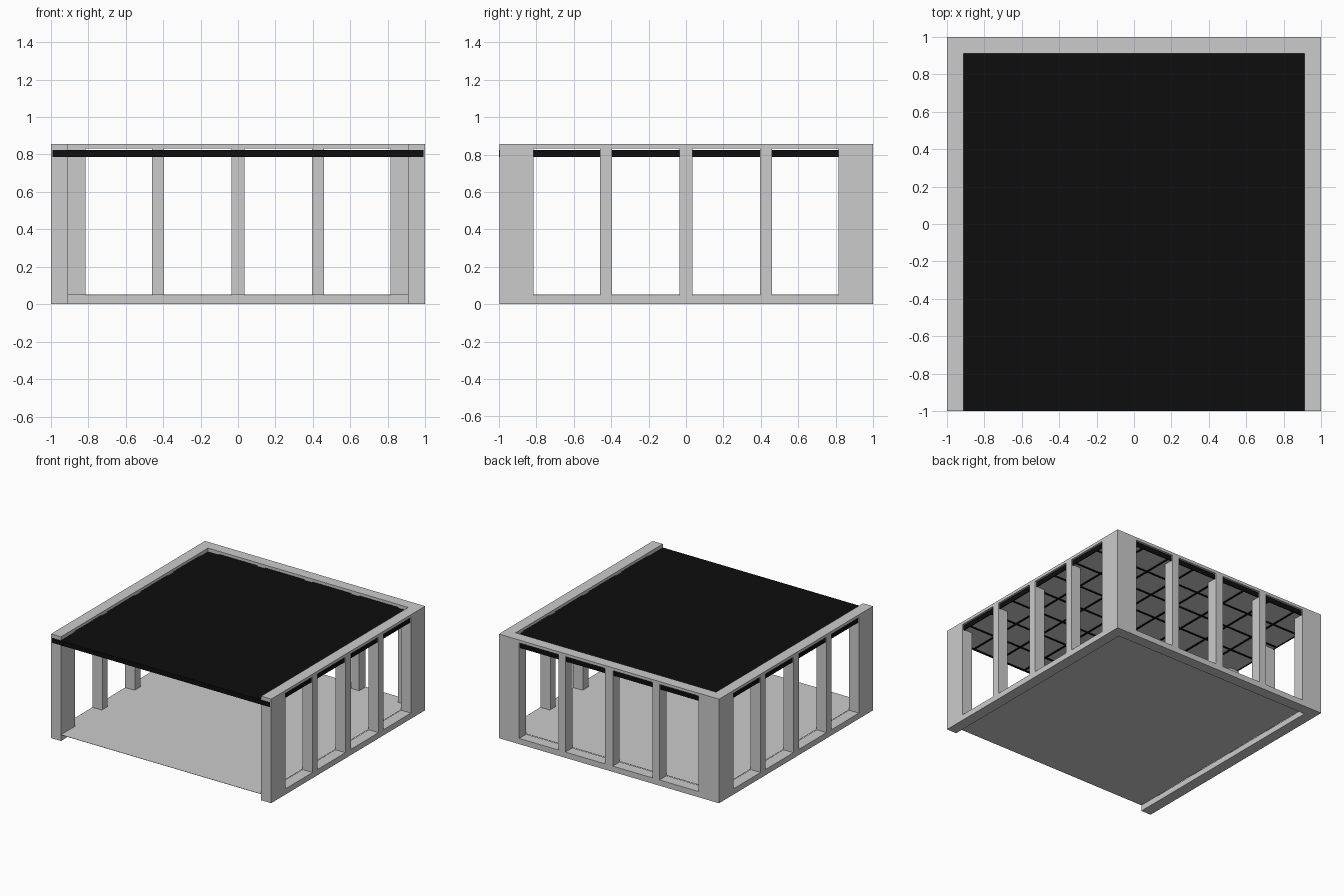
import bpy, bmesh

if "Cube" in bpy.data.objects:
    bpy.data.objects.remove(bpy.data.objects["Cube"])

H = 0.855      # wall height
T = 0.09       # wall thickness
FRONT = -0.998


def material(name, rgb):
    m = bpy.data.materials.new(name)
    m.diffuse_color = (*rgb, 1)
    m.use_nodes = True
    m.node_tree.nodes["Principled BSDF"].inputs["Base Color"].default_value = m.diffuse_color
    return m


def new_object(name, bm, mat=None):
    bmesh.ops.recalc_face_normals(bm, faces=bm.faces[:])
    me = bpy.data.meshes.new(name)
    bm.to_mesh(me)
    bm.free()
    ob = bpy.data.objects.new(name, me)
    bpy.context.collection.objects.link(ob)
    if mat:
        me.materials.append(mat)
    return ob


def add_box(bm, x0, x1, y0, y1, z0, z1):
    vs = bmesh.ops.create_cube(bm, size=1)["verts"]
    for v in vs:
        v.co.x = x0 if v.co.x < 0 else x1
        v.co.y = y0 if v.co.y < 0 else y1
        v.co.z = z0 if v.co.z < 0 else z1


black = material("black", (0.004, 0.004, 0.004))

# Three walls as one extruded U-shaped plan
bm = bmesh.new()
i = 1 - T
plan = [(-1, FRONT), (-1, 1), (1, 1), (1, FRONT),
        (i, FRONT), (i, i), (-i, i), (-i, FRONT)]
face = bm.faces.new([bm.verts.new((x, y, 0)) for x, y in plan])
ext = bmesh.ops.extrude_face_region(bm, geom=[face])
for g in ext["geom"]:
    if isinstance(g, bmesh.types.BMVert):
        g.co.z = H
walls = new_object("walls", bm)

# Window openings, four per wall
openings = [(-0.815, -0.46), (-0.395, -0.035), (0.035, 0.395), (0.46, 0.815)]
bm = bmesh.new()
for a, b in openings:
    add_box(bm, a, b, 0.8, 1.1, 0.047, 0.831)
    for s in (-1, 1):
        lo, hi = sorted((s * 0.85, s * 1.1))
        add_box(bm, lo, hi, a, b, 0.047, 0.831)
cutter = new_object("window_cutter", bm)
cutter.hide_render = True
cutter.hide_viewport = True
cutter.display_type = 'WIRE'
mod = walls.modifiers.new("windows", 'BOOLEAN')
mod.operation = 'DIFFERENCE'
mod.solver = 'EXACT'
mod.object = cutter

# Floor sheet, raised to sill height
bm = bmesh.new()
add_box(bm, -i, i, FRONT, i, 0.049, 0.051)
new_object("floor", bm)

# Black roof slab let into the walls
bm = bmesh.new()
add_box(bm, -0.99, 0.99, -1, 0.99, 0.793, 0.825)
new_object("ceiling_slab", bm, black)

# Black ceiling grid and grey tiles beneath the slab
N = 8
step = 1.98 / N
grid = bmesh.new()
tiles = bmesh.new()
for k in range(N + 1):
    c = -0.99 + k * step
    lo, hi = max(c - 0.008, -0.99), min(c + 0.008, 0.99)
    add_box(grid, lo, hi, -0.999, 0.99, 0.786, 0.794)
    add_box(grid, -0.99, 0.99, lo - (0.01 if k == 0 else 0), hi, 0.786, 0.794)
for r in range(N):
    for c in range(N):
        x, y = -0.99 + c * step, -0.99 + r * step
        add_box(tiles, x + 0.008, x + step - 0.008,
                y + 0.008, y + step - 0.008, 0.79, 0.794)
new_object("ceiling_grid", grid, black)
new_object("ceiling_tiles", tiles)
